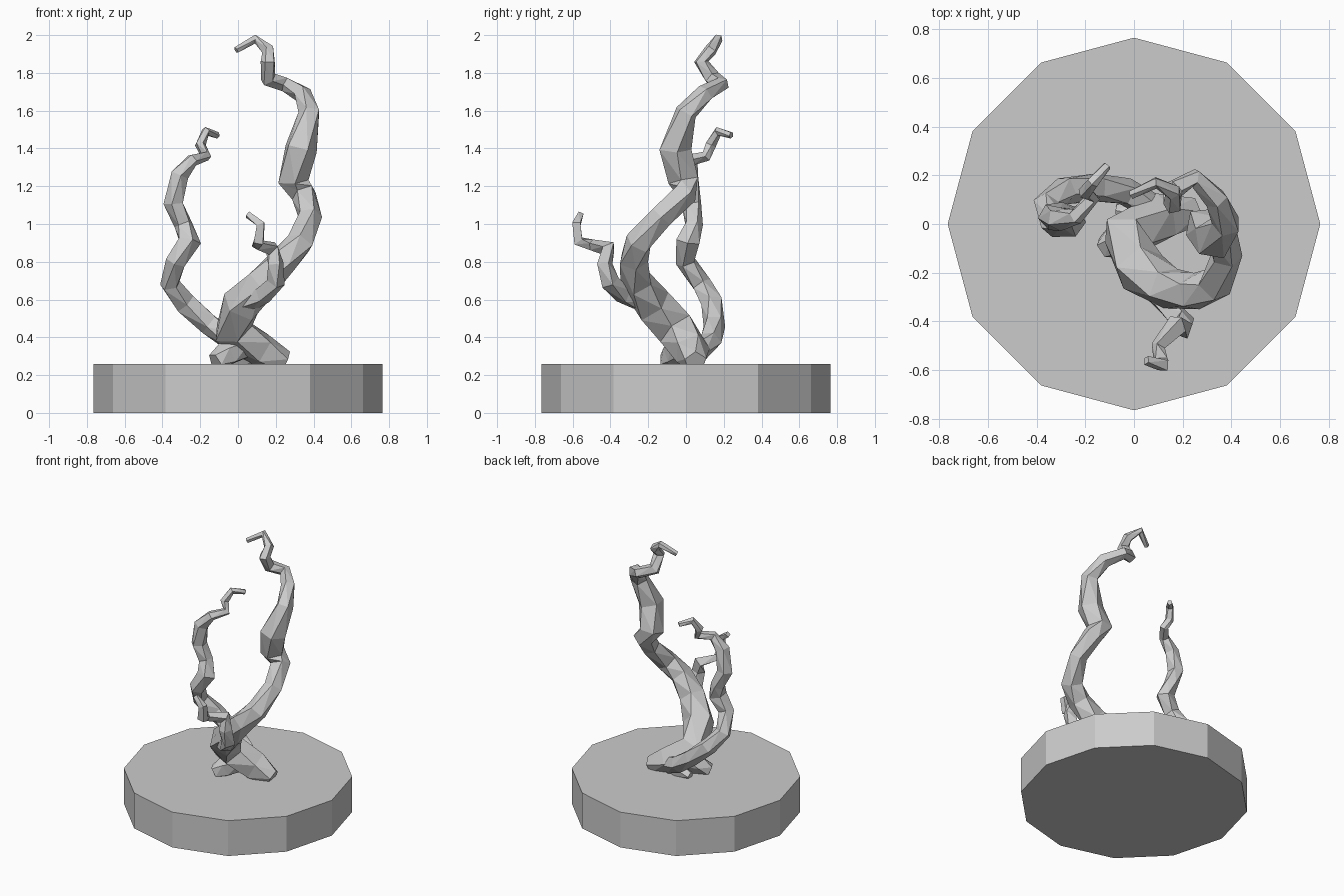
import bpy, bmesh, math
from mathutils import Vector

cube = bpy.data.objects.get("Cube")
if cube:
    bpy.data.objects.remove(cube, do_unlink=True)

stone = bpy.data.materials.new("pale_grey")
stone.use_nodes = True
GREY = (0.6, 0.6, 0.6, 1)
stone.diffuse_color = GREY
stone.node_tree.nodes["Principled BSDF"].inputs["Base Color"].default_value = GREY


def finish(name, bm):
    bmesh.ops.recalc_face_normals(bm, faces=bm.faces)
    mesh = bpy.data.meshes.new(name)
    bm.to_mesh(mesh)
    bm.free()
    mesh.materials.append(stone)
    bpy.context.collection.objects.link(bpy.data.objects.new(name, mesh))


def limb(name, path, sides=5, twist=0.35):
    """Faceted tapering tube through (x, y, z, radius) points."""
    bm = bmesh.new()
    pts = [Vector(p[:3]) for p in path]
    rings, side = [], Vector((0.3, 1, 0.2))
    for i, p in enumerate(pts):
        a, b = pts[max(i - 1, 0)], pts[min(i + 1, len(pts) - 1)]
        axis = (b - a).normalized()
        side = (side - axis * side.dot(axis)).normalized()
        up = axis.cross(side)
        ring = []
        for k in range(sides):
            t = math.tau * k / sides + twist * i
            ring.append(bm.verts.new(p + (side * math.cos(t) + up * math.sin(t)) * path[i][3]))
        rings.append(ring)
    for r, s in zip(rings, rings[1:]):
        for k in range(sides):
            n = (k + 1) % sides
            bm.faces.new((r[k], r[n], s[k]))
            bm.faces.new((r[n], s[n], s[k]))
    bm.faces.new(rings[0])
    bm.faces.new(rings[-1])
    finish(name, bm)


# Twelve-sided plinth with a corner on each axis
bm = bmesh.new()
bmesh.ops.create_cone(bm, cap_ends=True, segments=12, radius1=0.765, radius2=0.765, depth=0.26)
bmesh.ops.translate(bm, verts=bm.verts, vec=(0, 0, 0.13))
finish("plinth", bm)

# Main trunk, from its root up to the hooked tip
limb("main_trunk", [
    (.25, .05, .27, .06), (.12, .03, .33, .1), (-.03, -.05, .44, .11),
    (.02, -.18, .57, .11), (.13, -.26, .69, .09), (.24, -.28, .81, .08),
    (.33, -.25, .9, .075), (.38, -.13, 1.04, .065), (.35, -.01, 1.16, .07),
    (.29, -.01, 1.23, .085), (.33, -.06, 1.4, .09), (.38, 0, 1.59, .06),
    (.34, .1, 1.69, .05), (.25, .19, 1.74, .04), (.16, .14, 1.77, .045),
    (.16, .08, 1.86, .04), (.16, .13, 1.92, .035), (.09, .17, 1.98, .025),
    (-.01, .12, 1.92, .018)])

# Right-hand branch
limb("right_branch", [
    (.1, .05, .31, .06), (-.03, .13, .38, .06), (-.15, .15, .47, .06),
    (-.28, .14, .58, .06), (-.36, .08, .68, .055), (-.33, 0, .8, .055),
    (-.26, .01, .91, .065), (-.29, .04, 1.0, .05), (-.34, .03, 1.11, .055),
    (-.31, .02, 1.26, .05), (-.24, .03, 1.34, .035), (-.17, .11, 1.36, .03),
    (-.2, .13, 1.42, .03), (-.17, .17, 1.49, .025), (-.11, .24, 1.47, .018)])

# Small front branch
limb("front_branch", [
    (.03, -.22, .57, .05), (.13, -.33, .62, .05), (.2, -.4, .69, .05),
    (.2, -.43, .79, .045), (.18, -.41, .87, .045), (.1, -.5, .89, .03),
    (.11, -.57, .91, .035), (.12, -.58, 1.0, .03), (.05, -.56, 1.05, .02)], sides=4)

# Short side root gripping the plinth
limb("side_root", [
    (-.12, -.1, .27, .05), (-.06, -.06, .31, .07), (.04, 0, .37, .08)])
limb("back_root", [
    (-.07, .05, .27, .03), (.02, .05, .29, .05), (.12, .04, .32, .06)])
